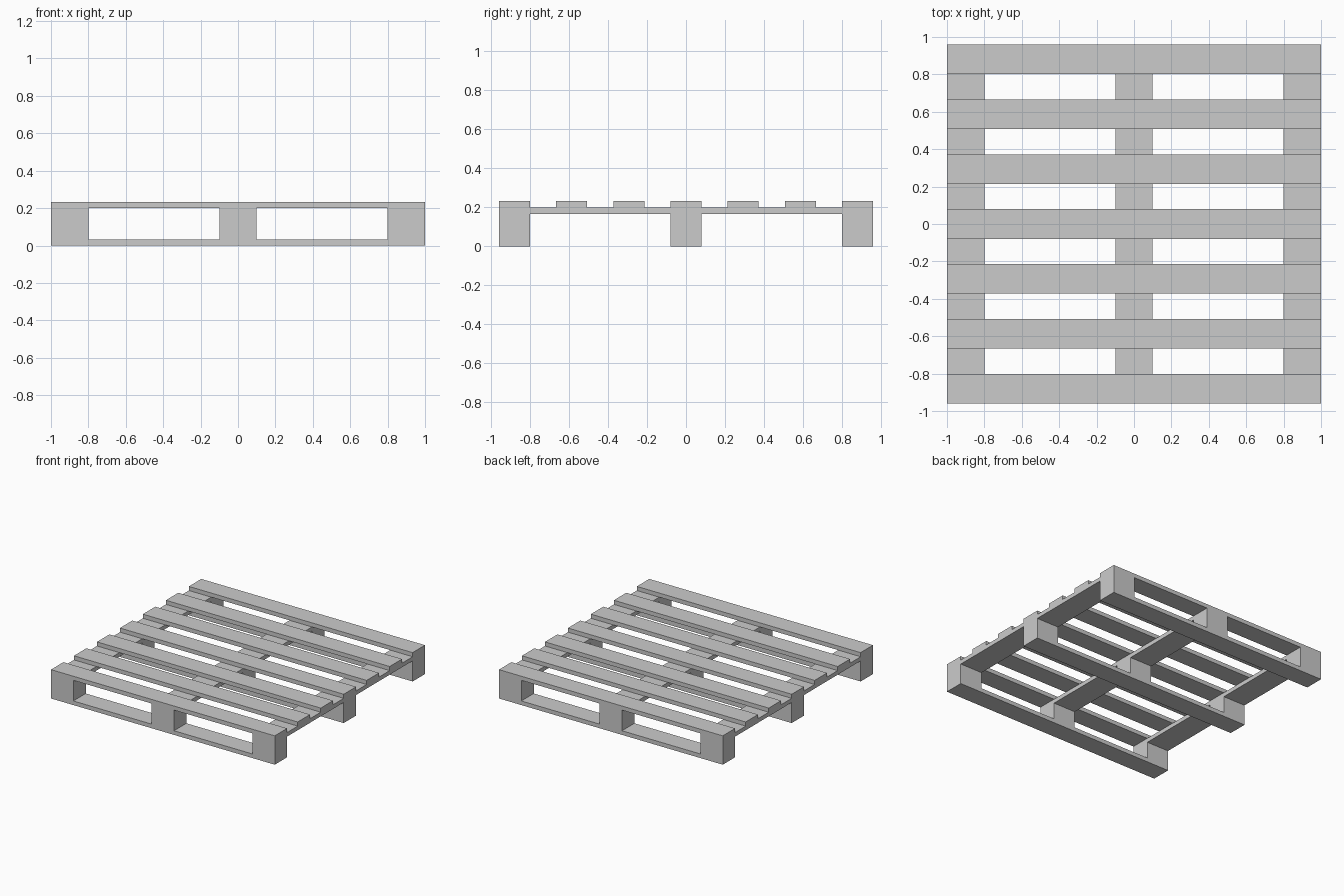
import bpy, bmesh

if "Cube" in bpy.data.objects:
    bpy.data.objects.remove(bpy.data.objects["Cube"])

W = 0.158            # board width in y
T = 0.0333           # board thickness
H = 7 * T            # total height
DECK = 6 * T         # underside of the deck slats
BLOCKS = [(-1, -0.8), (-0.1, 0.1), (0.8, 1)]
FRAMES = [-0.88, 0, 0.88]


def finish(name, bm):
    bmesh.ops.recalc_face_normals(bm, faces=bm.faces)
    me = bpy.data.meshes.new(name)
    bm.to_mesh(me)
    bm.free()
    bpy.context.collection.objects.link(bpy.data.objects.new(name, me))


def box(name, x0, x1, y0, y1, z0, z1):
    bm = bmesh.new()
    bmesh.ops.create_cube(bm, size=1)
    for v in bm.verts:
        v.co.x = x1 if v.co.x > 0 else x0
        v.co.y = y1 if v.co.y > 0 else y0
        v.co.z = z1 if v.co.z > 0 else z0
    finish(name, bm)


def frame(name, y):
    """Top slat, three blocks and skid in one piece, with two fork openings."""
    xs = [-1, -0.8, -0.1, 0.1, 0.8, 1]
    zs = [0, T, DECK, H]
    bm = bmesh.new()
    grid = [[bm.verts.new((x, y - W / 2, z)) for z in zs] for x in xs]
    for i in range(5):
        for j in range(3):
            if j == 1 and i in (1, 3):      # fork opening
                continue
            bm.faces.new((grid[i][j], grid[i + 1][j],
                          grid[i + 1][j + 1], grid[i][j + 1]))
    ext = bmesh.ops.extrude_face_region(bm, geom=bm.faces[:],
                                        use_keep_orig=True)
    verts = [g for g in ext["geom"] if isinstance(g, bmesh.types.BMVert)]
    bmesh.ops.translate(bm, verts=verts, vec=(0, W, 0))
    finish(name, bm)


# Front, middle and back frames
for label, y in zip(("front", "middle", "back"), FRAMES):
    frame(label + "_frame", y)

# Remaining deck slats
for i, y in enumerate((-0.587, -0.293, 0.293, 0.587)):
    box(f"deck_slat_{i + 1}", -1, 1, y - W / 2, y + W / 2, DECK, H)

# Cross boards joining the frames under the deck
for side, (x0, x1) in zip(("left", "centre", "right"), BLOCKS):
    for bay, y0, y1 in (("front", FRAMES[0], FRAMES[1]),
                        ("back", FRAMES[1], FRAMES[2])):
        box(f"{side}_{bay}_cross_board", x0, x1,
            y0 + W / 2, y1 - W / 2, DECK - T, DECK)
